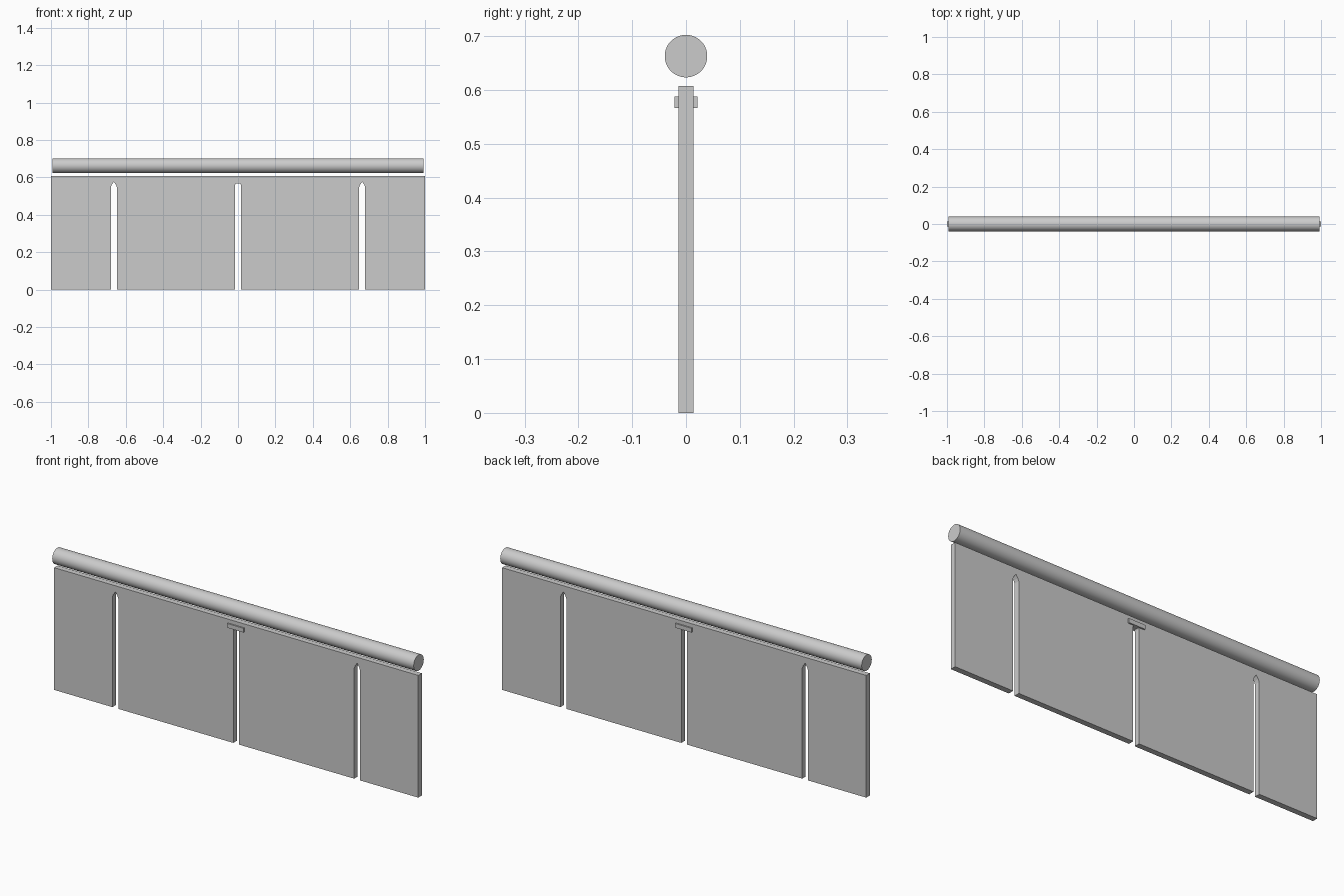
import bpy, bmesh, math

if "Cube" in bpy.data.objects:
    bpy.data.objects.remove(bpy.data.objects["Cube"])

grey = bpy.data.materials.new("light_grey")
grey.diffuse_color = (0.6, 0.6, 0.6, 1)
grey.use_nodes = True
grey.node_tree.nodes["Principled BSDF"].inputs["Base Color"].default_value = grey.diffuse_color


def finish(bm, name):
    bmesh.ops.recalc_face_normals(bm, faces=bm.faces)
    mesh = bpy.data.meshes.new(name)
    bm.to_mesh(mesh)
    bm.free()
    mesh.materials.append(grey)
    obj = bpy.data.objects.new(name, mesh)
    bpy.context.collection.objects.link(obj)
    return obj


# Slotted panel: one outline with three pointed slots open at the bottom
HALF, TOP, DEPTH = 1.0, 0.607, 0.014
SLOT = 0.016
outline = [(-HALF, TOP), (-HALF, 0)]
for cx, shoulder, tip in ((-0.664, 0.548, 0.577), (0, 0.56, 0.587), (0.664, 0.548, 0.577)):
    bend = shoulder + 0.45 * (tip - shoulder)
    outline += [(cx - SLOT, 0), (cx - SLOT, shoulder), (cx - 0.011, bend), (cx, tip),
                (cx + 0.011, bend), (cx + SLOT, shoulder), (cx + SLOT, 0)]
outline += [(HALF, 0), (HALF, TOP)]

bm = bmesh.new()
face = bm.faces.new([bm.verts.new((x, -DEPTH, z)) for x, z in outline])
ext = bmesh.ops.extrude_face_region(bm, geom=[face])
moved = [g for g in ext["geom"] if isinstance(g, bmesh.types.BMVert)]
bmesh.ops.translate(bm, verts=moved, vec=(0, 2 * DEPTH, 0))
finish(bm, "slotted_panel")

# Small clip plate across the top of the middle slot, proud on both sides
bm = bmesh.new()
bmesh.ops.create_cube(bm, size=1)
bmesh.ops.scale(bm, verts=bm.verts, vec=(0.09, 0.042, 0.021))
bmesh.ops.translate(bm, verts=bm.verts, vec=(0, 0, 0.5775))
finish(bm, "clip_plate")

# Round rail floating above the panel
bpy.ops.mesh.primitive_cylinder_add(vertices=64, radius=0.0395, depth=1.986,
                                    location=(0, 0, 0.663),
                                    rotation=(0, math.pi / 2, 0))
rail = bpy.context.object
rail.name = "round_rail"
rail.data.materials.append(grey)
bpy.ops.object.shade_smooth_by_angle(angle=math.radians(30))
